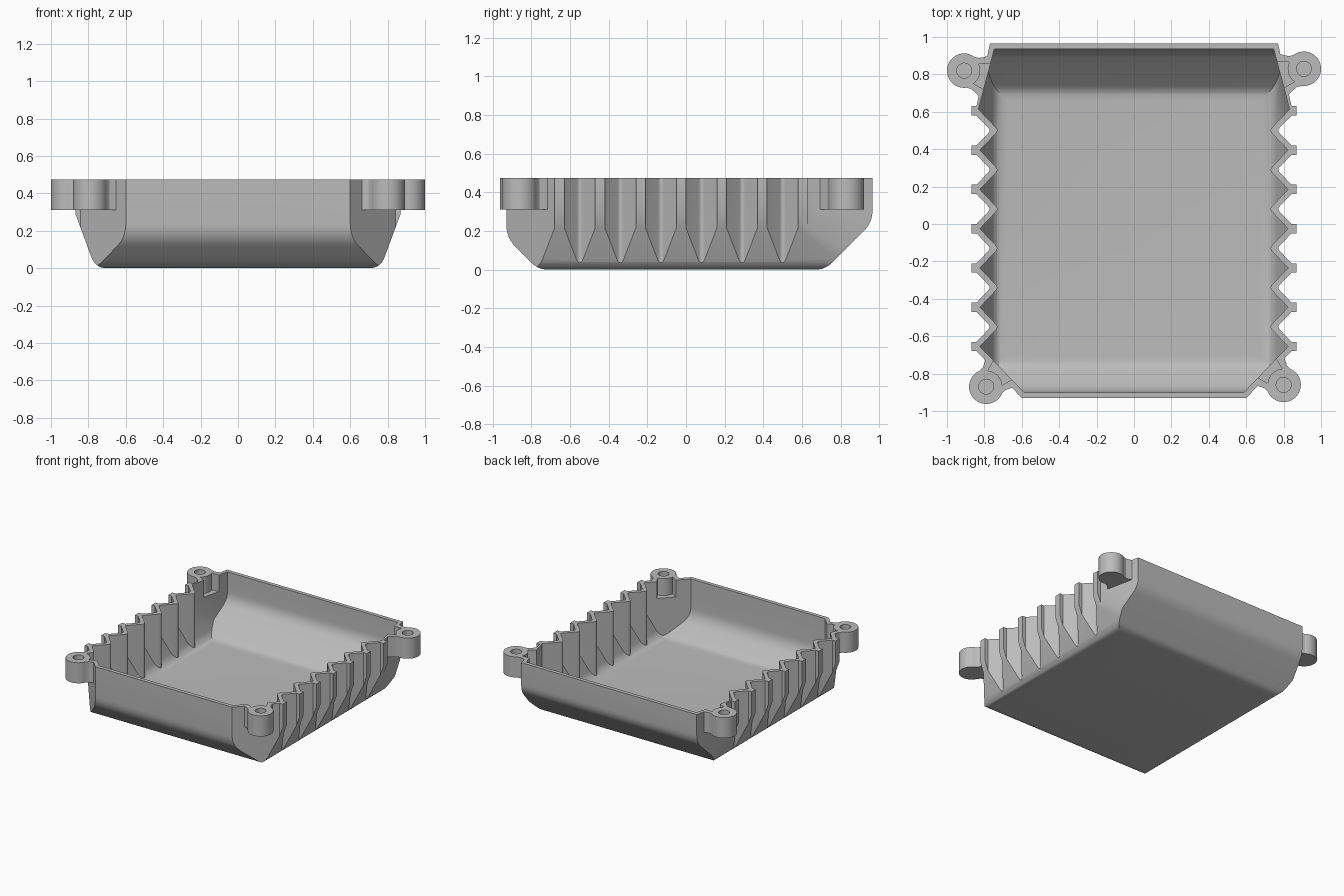
import bpy, bmesh, math
from mathutils import Vector

cube = bpy.data.objects.get("Cube")
if cube:
    bpy.data.objects.remove(cube, do_unlink=True)

TOP, HIGH, WALL = 0.473, 0.7, 0.03

grey = bpy.data.materials.new("plain grey")
grey.use_nodes = True
grey.diffuse_color = (0.5, 0.5, 0.5, 1)
grey.node_tree.nodes["Principled BSDF"].inputs["Base Color"].default_value = (0.5, 0.5, 0.5, 1)


def offset(points, d):
    """Move a counter-clockwise outline inward by d; each point is (a, b, rounding)."""
    result = []
    for i, (a, b, t) in enumerate(points):
        p = Vector((a, b))
        before = (p - Vector(points[i - 1][:2])).normalized()
        after = (Vector(points[(i + 1) % len(points)][:2]) - p).normalized()
        n1, n2 = Vector((-before.y, before.x)), Vector((-after.y, after.x))
        q = p + (n1 + n2) * d / (1 + n1.dot(n2))
        result.append((q.x, q.y, t))
    return result


def rounded(points, steps=6):
    """Replace each corner that has a rounding length by a small curve."""
    result = []
    for i, (a, b, t) in enumerate(points):
        p = Vector((a, b))
        if not t:
            result.append(p)
            continue
        start = p + (Vector(points[i - 1][:2]) - p).normalized() * t
        end = p + (Vector(points[(i + 1) % len(points)][:2]) - p).normalized() * t
        for k in range(steps + 1):
            s = k / steps
            result.append(start * (1 - s) ** 2 + p * 2 * s * (1 - s) + end * s * s)
    return result


def prism(name, points, low, high, axis="z"):
    """Extrude a flat outline along an axis."""
    place = {"x": lambda a, b, c: (c, a, b),
             "y": lambda a, b, c: (a, c, b),
             "z": lambda a, b, c: (a, b, c)}[axis]
    bm = bmesh.new()
    face = bm.faces.new([bm.verts.new(place(p[0], p[1], low)) for p in points])
    moved = bmesh.ops.extrude_face_region(bm, geom=[face])["geom"]
    bmesh.ops.translate(bm, verts=[v for v in moved if isinstance(v, bmesh.types.BMVert)],
                        vec=place(0, 0, high - low))
    bmesh.ops.recalc_face_normals(bm, faces=bm.faces)
    mesh = bpy.data.meshes.new(name)
    bm.to_mesh(mesh)
    bm.free()
    mesh.materials.append(grey)
    obj = bpy.data.objects.new(name, mesh)
    bpy.context.collection.objects.link(obj)
    return obj


def disc(name, centre, radius, low, high, sides=40):
    ring = [(centre[0] + radius * math.cos(2 * math.pi * i / sides),
             centre[1] + radius * math.sin(2 * math.pi * i / sides)) for i in range(sides)]
    return prism(name, ring, low, high)


def combine(target, other, operation):
    mod = target.modifiers.new("combine", "BOOLEAN")
    mod.operation, mod.object, mod.solver = operation, other, "EXACT"
    bpy.context.view_layer.objects.active = target
    bpy.ops.object.modifier_apply(modifier=mod.name)
    bpy.data.objects.remove(other, do_unlink=True)


def mirrored(half):
    return half + [(-a, b, t) for a, b, t in reversed(half)]


def outline(tabs):
    """Plan of the tray: zigzag sides, chamfered corners, optional ridge tabs."""
    half = [(0.60, -0.93, 0)]
    for i in range(7):
        y = -0.655 + 0.21 * i
        if tabs:
            half += [(x, y + dy, 0) for x, dy in
                     ((0.842, -0.025), (0.87, -0.025), (0.87, 0.025), (0.842, 0.025))]
        else:
            half.append((0.865, y, 0))
        if i < 6:
            half.append((0.765, y + 0.105, 0.02))
    half.append((0.77, 0.965, 0))
    return mirrored(half)


def shell(name, plan, inset, top):
    """Plan prism trimmed by the lengthwise and crosswise profiles."""
    lengthwise = [(-0.765, 0, 0.05), (0.72, 0, 0.05), (0.965, 0.245, 0.06),
                  (0.965, HIGH, 0), (-0.93, HIGH, 0), (-0.93, 0.165, 0.07)]
    crosswise = mirrored([(0.762, 0, 0.06), (0.9, 0.373, 0), (0.9, HIGH, 0)])
    body = prism(name, rounded(offset(plan, inset)), -0.1, top)
    combine(body, prism("trim", rounded(offset(lengthwise, inset)), -1.2, 1.2, "x"), "INTERSECT")
    combine(body, prism("trim", rounded(offset(crosswise, inset)), -1.2, 1.2, "y"), "INTERSECT")
    return body


# Tray body and its cavity
tray = shell("tray", outline(True), 0, TOP)
cavity = shell("cavity", outline(False), WALL, 0.6)

# Screw lugs: centre and direction towards the wall
lugs = [((0.908, 0.83), (-0.968, -0.252)), ((-0.908, 0.82), (0.968, -0.252)),
        ((0.80, -0.86), (-0.707, 0.707)), ((-0.79, -0.87), (0.707, 0.707))]
RADIUS, LOW = 0.092, 0.31


def web(name, centre, direction, sections, low, high):
    """Tapered strip from the lug to the wall; sections are (distance, half width)."""
    c, d = Vector(centre), Vector(direction)
    n = Vector((-d.y, d.x))
    left = [c + d * u + n * w for u, w in sections]
    right = [c + d * u - n * w for u, w in reversed(sections)]
    return prism(name, left + right, low, high)


for centre, direction in lugs:
    combine(tray, web("neck", centre, direction,
                      [(0, 0.085), (0.06, 0.085), (0.09, 0.1), (0.115, 0.115)], LOW, TOP), "UNION")
    combine(tray, disc("boss", centre, RADIUS, LOW, TOP), "UNION")
    pocket = web("pocket", centre, direction, [(0.03, 0.045), (0.2, 0.09)], LOW + WALL, 0.59)
    combine(pocket, disc("boss_core", centre, RADIUS - 0.006, 0.2, 0.65), "DIFFERENCE")
    combine(cavity, pocket, "UNION")

combine(tray, cavity, "DIFFERENCE")

# Blind screw holes
for centre, direction in lugs:
    combine(tray, disc("hole", centre, 0.04, LOW + 0.03, 0.6, 32), "DIFFERENCE")

bpy.ops.object.select_all(action="DESELECT")
tray.select_set(True)
bpy.context.view_layer.objects.active = tray
bpy.ops.object.shade_smooth_by_angle(angle=math.radians(25))
